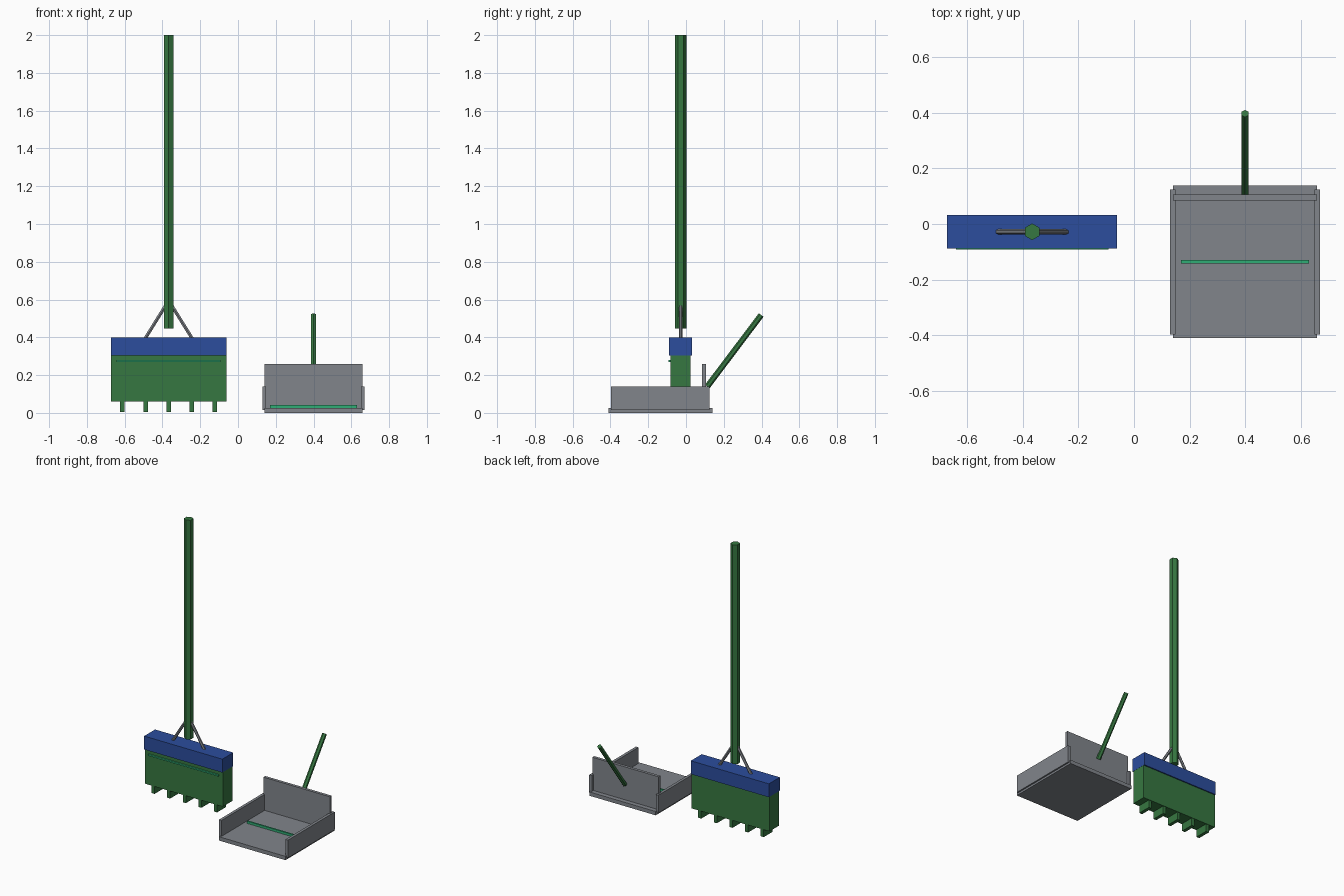
import bpy
from mathutils import Vector

cube = bpy.data.objects.get("Cube")
if cube:
    bpy.data.objects.remove(cube, do_unlink=True)


def make_material(name, rgb):
    mat = bpy.data.materials.new(name)
    mat.use_nodes = True
    mat.diffuse_color = (*rgb, 1)
    mat.node_tree.nodes["Principled BSDF"].inputs["Base Color"].default_value = (*rgb, 1)
    return mat


GREEN = make_material("leaf green", (0.037, 0.185, 0.052))
BLUE = make_material("deep blue", (0.025, 0.075, 0.34))
GREY = make_material("metal grey", (0.22, 0.235, 0.26))
TEAL = make_material("bright teal", (0.03, 0.42, 0.18))


def box(name, low, high, mat):
    low, high = Vector(low), Vector(high)
    bpy.ops.mesh.primitive_cube_add(size=1, location=(low + high) / 2)
    obj = bpy.context.object
    obj.name = name
    obj.scale = high - low
    bpy.ops.object.transform_apply(location=False, rotation=False, scale=True)
    obj.data.materials.append(mat)
    return obj


def rod(name, start, end, radius, mat, sides=6):
    start, end = Vector(start), Vector(end)
    axis = end - start
    bpy.ops.mesh.primitive_cylinder_add(vertices=sides, radius=radius,
                                        depth=axis.length, location=(start + end) / 2)
    obj = bpy.context.object
    obj.name = name
    obj.rotation_euler = Vector((0, 0, 1)).rotation_difference(axis).to_euler()
    obj.data.materials.append(mat)
    return obj


# Broom: head, bristle block, trim stripe
BX, BY = -0.367, -0.028
box("broom_head", (BX - 0.306, BY - 0.061, 0.305), (BX + 0.306, BY + 0.061, 0.40), BLUE)
box("bristle_block", (BX - 0.305, BY - 0.053, 0.06), (BX + 0.305, BY + 0.053, 0.305), GREEN)
box("bristle_stripe", (BX - 0.275, BY - 0.064, 0.27), (BX + 0.275, BY - 0.052, 0.28), TEAL)

# Bristle tufts under the block
for i in range(5):
    x = BX + (i - 2) * 0.1225
    box(f"bristle_tuft_{i + 1}", (x - 0.012, BY - 0.049, 0.005), (x + 0.012, BY + 0.049, 0.065), GREEN)

# Broom handle and its two braces
rod("broom_handle", (BX, BY, 0.447), (BX, BY, 2.0), 0.03, GREEN)
for side, label in ((1, "left"), (-1, "right")):
    rod(f"brace_{label}", (BX + side * 0.127, BY, 0.39), (BX + side * 0.012, BY, 0.575), 0.01, GREY)

# Dustpan: floor, walls, lip stripe
PX = 0.4
box("pan_floor", (PX - 0.26, -0.411, 0), (PX + 0.26, 0.139, 0.027), GREY)
box("pan_back_wall", (PX - 0.26, 0.085, 0.01), (PX + 0.26, 0.106, 0.26), GREY)
for side, label in ((1, "left"), (-1, "right")):
    x = PX + side * 0.261
    box(f"pan_side_{label}", (x - 0.01, -0.398, 0.014), (x + 0.01, 0.125, 0.14), GREY)
box("pan_stripe", (PX - 0.23, -0.142, 0.025), (PX + 0.23, -0.13, 0.043), TEAL)

# Dustpan handle
rod("pan_handle", (PX, 0.113, 0.14), (PX, 0.398, 0.518), 0.0155, GREEN)
